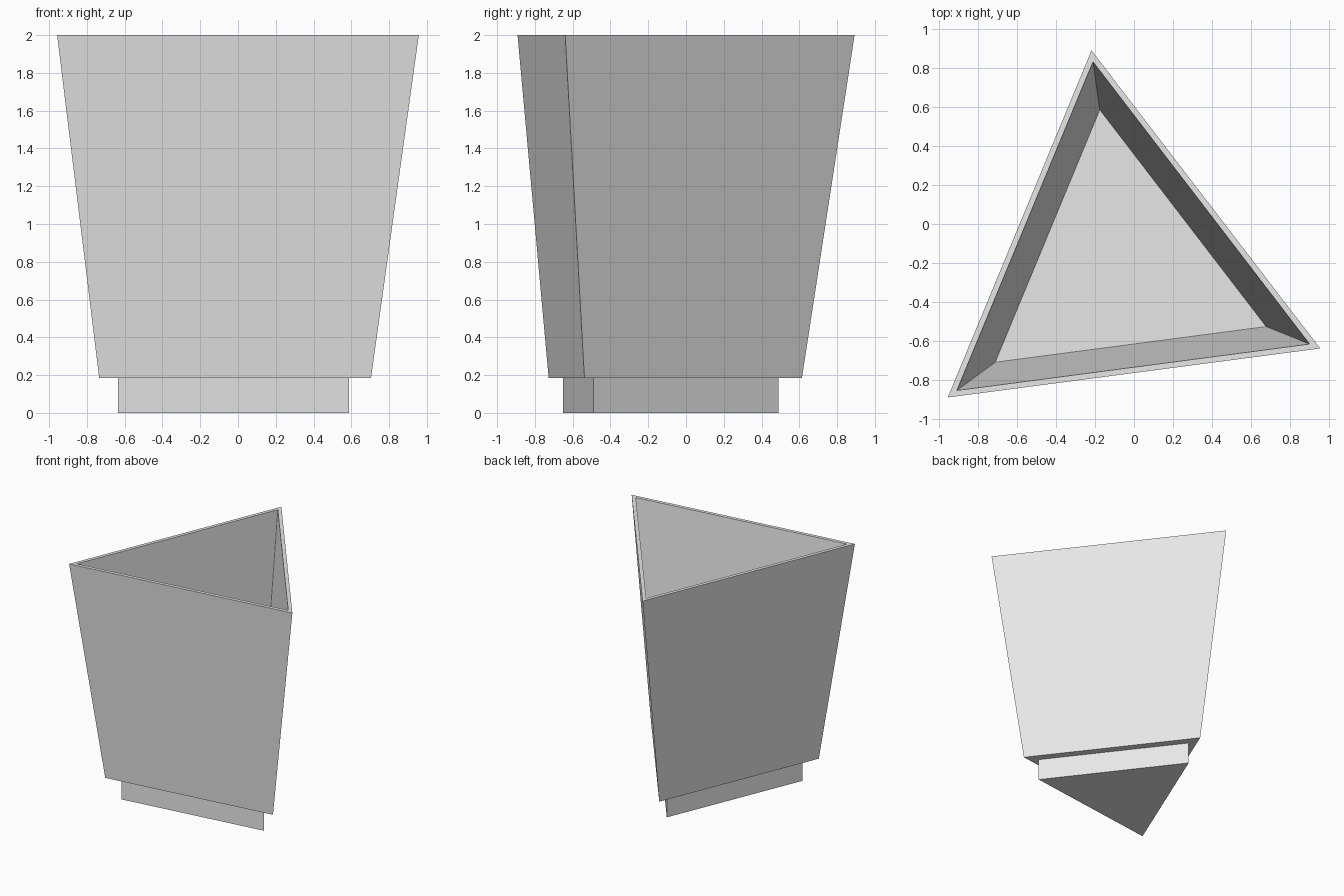
import bpy
import bmesh
import math

cube = bpy.data.objects.get("Cube")
if cube:
    bpy.data.objects.remove(cube, do_unlink=True)

SIDES = 3
TURN = math.radians(-22.5)
TOP_CENTRE = (-0.073, -0.213)
LOW_CENTRE = (-0.07, -0.217)

grey = bpy.data.materials.new("light_grey")
grey.use_nodes = True
colour = (0.8, 0.8, 0.8, 1)
grey.diffuse_color = colour
grey.node_tree.nodes["Principled BSDF"].inputs["Base Color"].default_value = colour


def loft(name, rings):
    """Join triangular rings (centre, radius, height) and cap both ends."""
    bm = bmesh.new()
    loops = []
    for (cx, cy), radius, z in rings:
        angles = [TURN + math.tau * i / SIDES for i in range(SIDES)]
        loops.append([bm.verts.new((cx + radius * math.cos(a),
                                    cy + radius * math.sin(a), z)) for a in angles])
    for low, high in zip(loops, loops[1:]):
        for i in range(SIDES):
            j = (i + 1) % SIDES
            bm.faces.new((low[i], low[j], high[j], high[i]))
    bm.faces.new(loops[0][::-1])
    bm.faces.new(loops[-1])
    bmesh.ops.recalc_face_normals(bm, faces=bm.faces)
    mesh = bpy.data.meshes.new(name)
    bm.to_mesh(mesh)
    bm.free()
    mesh.materials.append(grey)
    obj = bpy.data.objects.new(name, mesh)
    bpy.context.collection.objects.link(obj)
    return obj


# Recessed foot
loft("foot", [(LOW_CENTRE, 0.713, 0), (LOW_CENTRE, 0.713, 0.185)])

# Tapered pot: outer wall, flat rim, inner wall, floor
loft("pot_body", [
    (LOW_CENTRE, 0.838, 0.185),
    (TOP_CENTRE, 1.115, 2),
    (TOP_CENTRE, 1.056, 2),
    (LOW_CENTRE, 0.811, 0.36),
])
